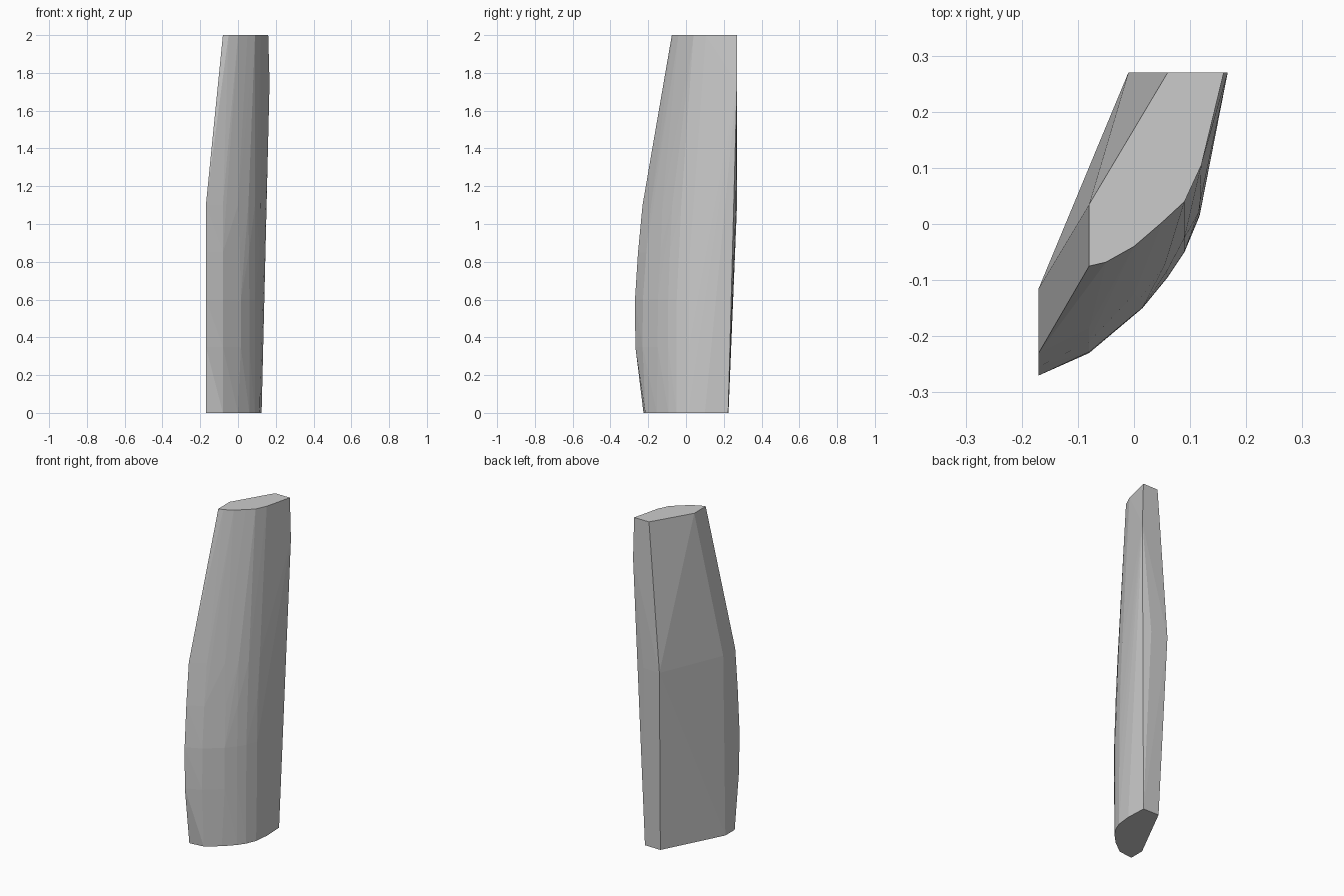
import bpy
import bmesh
from math import radians

if "Cube" in bpy.data.objects:
    bpy.data.objects.remove(bpy.data.objects["Cube"])

# Horizontal cross-sections: left end, curved front, then the rear end
sections = {
    0.0: [(-.17, -.135), (-.17, -.225), (-.08, -.215), (0, -.155), (.06, -.093),
          (.09, -.05), (.115, .01), (.125, .10), (.12, .223), (.015, .225)],
    0.35: [(-.17, -.268), (-.08, -.23), (.015, -.15), (.06, -.095),
           (.09, -.05), (.117, .015)],
    0.6: [(-.17, -.27), (-.08, -.228), (.015, -.149), (.06, -.094),
          (.09, -.049), (.117, .017)],
    0.85: [(-.17, -.254), (-.08, -.21), (.01, -.135), (.058, -.085), (.115, .02)],
    1.1: [(-.17, -.115), (-.17, -.23), (-.08, -.185), (0, -.125), (.055, -.073),
          (.09, -.025), (.118, .04), (.147, .253), (.10, .265), (-.01, .27)],
    1.75: [(.167, .27)],
    2.0: [(-.08, .035), (-.08, -.075), (-.05, -.068), (0, -.04), (.05, .003),
          (.09, .04), (.12, .105), (.16, .27), (.06, .27)],
}

# Faceted stone slab: hull wrapped around the sections
bm = bmesh.new()
for z, outline in sections.items():
    for x, y in outline:
        bm.verts.new((x, y, z))
hull = bmesh.ops.convex_hull(bm, input=bm.verts)
loose = {g for g in hull["geom_interior"] + hull["geom_unused"]
         if isinstance(g, bmesh.types.BMVert)}
bmesh.ops.delete(bm, geom=list(loose), context='VERTS')

# Merge coplanar triangles into clean caps and flat sides
bmesh.ops.dissolve_limit(bm, angle_limit=radians(0.5), verts=bm.verts, edges=bm.edges)
bmesh.ops.recalc_face_normals(bm, faces=bm.faces)

mesh = bpy.data.meshes.new("stone_slab")
bm.to_mesh(mesh)
bm.free()
slab = bpy.data.objects.new("stone_slab", mesh)
bpy.context.collection.objects.link(slab)
